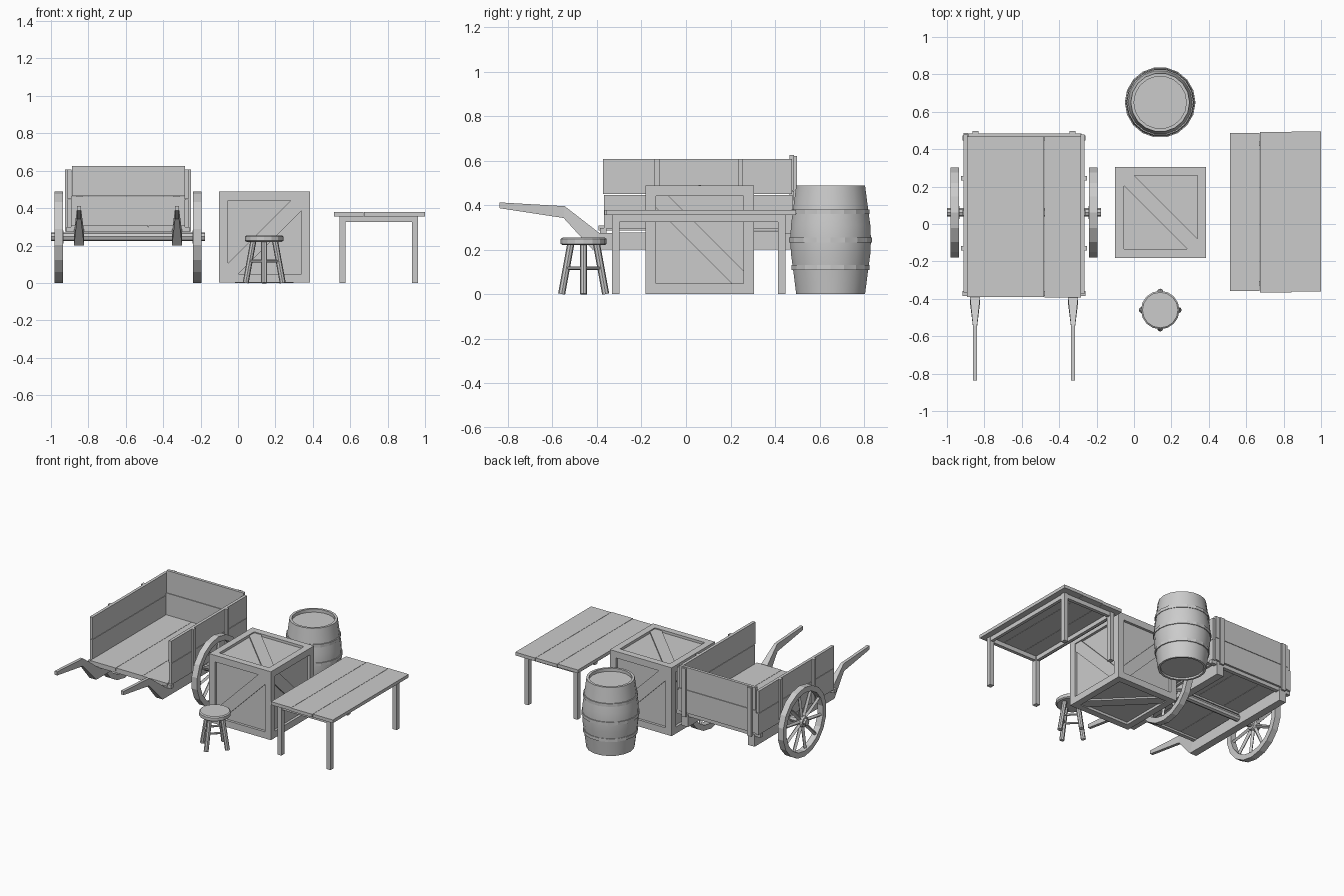
import bpy, bmesh, math, random
from mathutils import Vector, Matrix

if "Cube" in bpy.data.objects:
    bpy.data.objects.remove(bpy.data.objects["Cube"])

random.seed(4)


def finish(name, bm, smooth=False):
    bmesh.ops.recalc_face_normals(bm, faces=bm.faces)
    me = bpy.data.meshes.new(name)
    bm.to_mesh(me)
    bm.free()
    ob = bpy.data.objects.new(name, me)
    bpy.context.collection.objects.link(ob)
    if smooth:
        bpy.ops.object.select_all(action='DESELECT')
        ob.select_set(True)
        bpy.context.view_layer.objects.active = ob
        bpy.ops.object.shade_smooth_by_angle(angle=math.radians(30))
    return ob


def box(name, x, y, z, jitter=0.0):
    """Box from three (min, max) ranges; jitter gives hand-cut edges."""
    bm = bmesh.new()
    bmesh.ops.create_cube(bm, size=1)
    for v in bm.verts:
        v.co = Vector([(r[0] + r[1]) / 2 + c * (r[1] - r[0]) for r, c in zip((x, y, z), v.co)])
    if jitter:
        big = [i for i, r in enumerate((x, y, z)) if r[1] - r[0] > 0.05]
        long_axis = max(big, key=lambda i: (x, y, z)[i][1] - (x, y, z)[i][0])
        for s in (-1, 1):
            d = random.uniform(-jitter, jitter)
            mid = sum((x, y, z)[long_axis]) / 2
            for v in bm.verts:
                if (v.co[long_axis] - mid) * s > 0:
                    v.co[long_axis] += d
    return finish(name, bm)


def lathe(name, prof, n, loc, axis='Z', closed=False, smooth=False):
    """Revolve (radius, height) points; open profiles are capped."""
    bm = bmesh.new()
    rings = [[bm.verts.new((r * math.cos(2 * math.pi * i / n), r * math.sin(2 * math.pi * i / n), h))
              for i in range(n)] for r, h in prof]
    pairs = list(zip(rings, rings[1:])) + ([(rings[-1], rings[0])] if closed else [])
    for a, b in pairs:
        for i in range(n):
            j = (i + 1) % n
            bm.faces.new((a[i], a[j], b[j], b[i]))
    if not closed:
        bm.faces.new(rings[0])
        bm.faces.new(rings[-1])
    rot = Matrix.Rotation(math.pi / 2, 4, 'Y') if axis == 'X' else Matrix()
    bm.transform(Matrix.Translation(loc) @ rot)
    return finish(name, bm, smooth)


def rod(name, a, b, r1, r2, n=8):
    a, b = Vector(a), Vector(b)
    bm = bmesh.new()
    bmesh.ops.create_cone(bm, cap_ends=True, segments=n, radius1=r1, radius2=r2, depth=(b - a).length)
    q = (b - a).to_track_quat('Z', 'Y').to_matrix().to_4x4()
    bm.transform(Matrix.Translation((a + b) / 2) @ q)
    return finish(name, bm)


# ---- Cart body: bed, side walls, tailboard
CX = -0.588
for i, (a, b) in enumerate(((-0.892, -0.691), (-0.689, -0.481), (-0.479, -0.284))):
    box(f"cart_bed_plank_{i}", (a, b), (-0.388, 0.47), (0.285, 0.308), 0.006)
for s, side in ((-1, "left"), (1, "right")):
    def sx(a, b):
        return tuple(sorted((CX + s * a, CX + s * b)))
    for i, z in enumerate(((0.295, 0.446), (0.449, 0.606))):
        box(f"cart_{side}_wall_plank_{i}", sx(0.303, 0.324), (-0.37, 0.482), z, 0.006)
    for i, y in enumerate((-0.13, 0.245)):
        box(f"cart_{side}_wall_post_{i}", sx(0.324, 0.338), (y - 0.012, y + 0.012), (0.275, 0.606))
    box(f"cart_tailboard_post_{side}", sx(0.243, 0.275), (0.485, 0.498), (0.275, 0.62))

    # beam under the bed that bends up into a tapered handle
    bm = bmesh.new()
    hx = CX + s * 0.262
    top = [(0.48, 0.285, .027), (-0.39, 0.275, .027), (-0.545, 0.395, .011), (-0.838, 0.412, .011)]
    bot = [(0.48, 0.2, .027), (-0.42, 0.2, .027), (-0.55, 0.342, .011), (-0.838, 0.386, .011)]
    secs = [[bm.verts.new(c) for c in ((hx - w, y, z), (hx + w, y, z), (hx + v, q, p), (hx - v, q, p))]
            for (y, z, w), (q, p, v) in zip(top, bot)]
    for a, b in zip(secs, secs[1:]):
        for i in range(4):
            j = (i + 1) % 4
            bm.faces.new((a[i], a[j], b[j], b[i]))
    bm.faces.new(secs[0])
    bm.faces.new(secs[-1])
    finish(f"cart_handle_{side}", bm)

    # spoked wheel
    wx = CX + s * 0.37
    R, W = 0.245, 0.022
    lathe(f"wheel_rim_{side}", [(R, -W), (R, W), (R - 0.038, W), (R - 0.038, -W)], 18,
          (wx, 0.062, R), 'X', closed=True)
    lathe(f"wheel_hub_{side}", [(0.035, -0.024), (0.042, 0), (0.035, 0.024)], 12, (wx, 0.062, R), 'X')
    for k in range(10):
        t = 2 * math.pi * k / 10 + 0.15
        d = Vector((0, math.cos(t), math.sin(t)))
        c = Vector((wx, 0.062, R))
        rod(f"wheel_spoke_{side}_{k}", c + d * 0.03, c + d * 0.212, 0.014, 0.012, 4)
for i, z in enumerate(((0.3, 0.463), (0.466, 0.625))):
    box(f"cart_tailboard_plank_{i}", (-0.89, -0.286), (0.464, 0.485), z, 0.005)
for i, y in enumerate((-0.372, 0.06, 0.46)):
    box(f"cart_cross_bar_{i}", (-0.918, -0.258), (y - 0.014, y + 0.014), (0.272, 0.298))
rod("cart_axle", (-1.0, 0.062, 0.247), (-0.176, 0.062, 0.247), 0.023, 0.023, 8)

# ---- Crate: recessed core, edge frame, one diagonal brace per face
C, H, F, D = Vector((0.1425, 0.0625, 0.245)), 0.2435, 0.047, 0.018
box("crate_core", *[(c - H + D, c + H - D) for c in C])
for ax in range(3):
    o = [i for i in range(3) if i != ax]
    for s in (-1, 1):
        for t in (-1, 1):
            r = [None] * 3
            r[ax] = (C[ax] - H, C[ax] + H)
            for k, sg in zip(o, (s, t)):
                r[k] = tuple(sorted((C[k] + sg * H, C[k] + sg * (H - F))))
            box(f"crate_edge_{ax}_{s}_{t}", *r)
        # brace: a diagonal strip clipped to the recessed square
        g, w = H - F, 0.055
        pts = [(-g, -g), (-g + w, -g), (g, g - w), (g, g), (g - w, g), (-g, -g + w)]
        flip = 1 if ax == 1 else -1
        bm = bmesh.new()
        layers = []
        for depth in (H - D - 0.004, H - 0.007):
            vs = []
            for u, v in pts:
                co = C.copy()
                co[ax] += s * depth
                co[o[0]] += u * (s * -1 if ax == 1 else flip * (s if ax == 0 else 1))
                co[o[1]] += v
                if ax == 1:
                    co[o[0]] = C[o[0]] + u * -s
                vs.append(bm.verts.new(co))
            layers.append(vs)
        for i in range(6):
            j = (i + 1) % 6
            bm.faces.new((layers[0][i], layers[0][j], layers[1][j], layers[1][i]))
        bm.faces.new(layers[0])
        bm.faces.new(layers[1])
        finish(f"crate_brace_{ax}_{s}", bm)

# ---- Barrel with hoops and a recessed lid
B = (0.14, 0.65, 0)
lathe("barrel_body", [(0.14, 0.012), (0.142, 0), (0.157, 0), (0.172, 0.115), (0.181, 0.18), (0.184, 0.245),
                      (0.181, 0.31), (0.172, 0.375), (0.157, 0.488), (0.14, 0.488), (0.14, 0.466)],
      18, B, smooth=True)
for i, (z, r) in enumerate(((0.12, 0.174), (0.243, 0.185), (0.37, 0.174))):
    lathe(f"barrel_hoop_{i}", [(r - 0.01, z - .011), (r + 0.004, z - .011), (r + 0.004, z + .011),
                               (r - 0.01, z + .011)], 18, B, closed=True)

# ---- Stool: round seat, four splayed legs, rungs
S = Vector((0.14, -0.46, 0))
lathe("stool_seat", [(0.095, 0.22), (0.103, 0.226), (0.103, 0.248), (0.095, 0.254)], 16, S)
dirs = [Vector((math.cos(k * math.pi / 2), math.sin(k * math.pi / 2), 0)) for k in range(4)]
for k, d in enumerate(dirs):
    rod(f"stool_leg_{k}", S + d * 0.099, S + d * 0.058 + Vector((0, 0, 0.225)), 0.016, 0.016)
    up = Vector((0, 0, 0.117))
    rod(f"stool_rung_{k}", S + d * 0.077 + up, S + dirs[(k + 1) % 4] * 0.077 + up, 0.008, 0.008, 6)

# ---- Table: three planks, four legs, apron
for i, (a, b) in enumerate(((0.512, 0.671), (0.673, 0.841), (0.843, 1.0))):
    box(f"table_plank_{i}", (a, b), (-0.363, 0.49), (0.355, 0.378), 0.006)
xs, ys = ((0.543, 0.575), (0.93, 0.962)), ((-0.333, -0.299), (0.413, 0.447))
for i, x in enumerate(xs):
    for j, y in enumerate(ys):
        box(f"table_leg_{i}{j}", x, y, (0, 0.356))
    box(f"table_side_apron_{i}", (x[0] + .005, x[1] - .005), (-0.31, 0.42), (0.325, 0.356))
for j, y in enumerate(ys):
    box(f"table_end_apron_{j}", (0.56, 0.945), (y[0] + .005, y[1] - .005), (0.325, 0.356))
